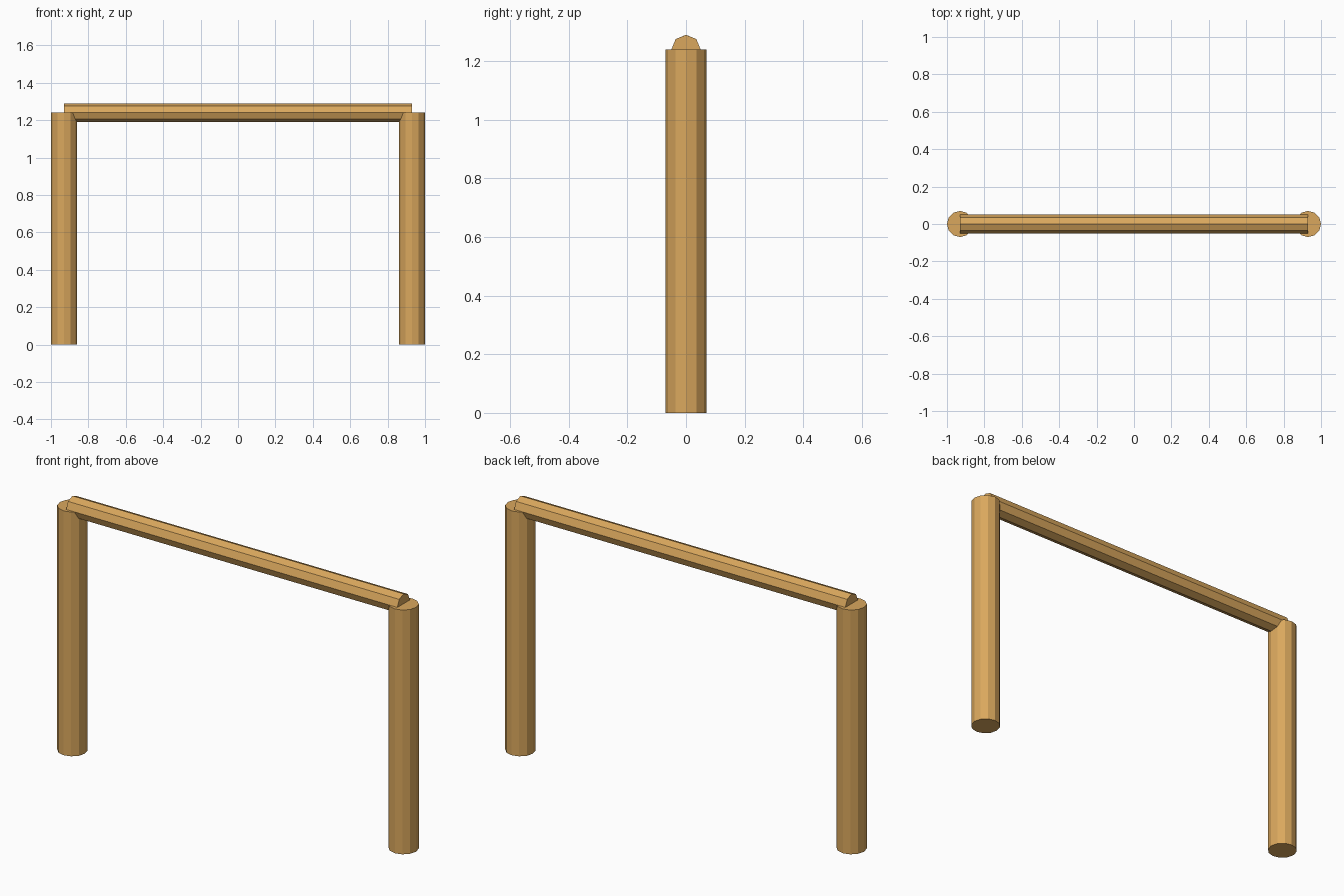
import bpy
from math import pi

cube = bpy.data.objects.get("Cube")
if cube:
    bpy.data.objects.remove(cube, do_unlink=True)

POST_X = 0.93
POST_HEIGHT = 1.24

# Single warm wood colour
wood = bpy.data.materials.new("warm wood")
wood.use_nodes = True
colour = (0.70, 0.39, 0.11, 1)
wood.diffuse_color = colour
wood.node_tree.nodes["Principled BSDF"].inputs["Base Color"].default_value = colour


def log(name, sides, radius, length, location, rotation=(0, 0, 0)):
    """Flat-shaded round timber."""
    bpy.ops.mesh.primitive_cylinder_add(
        vertices=sides, radius=radius, depth=length,
        location=location, rotation=rotation)
    obj = bpy.context.object
    obj.name = name
    obj.data.materials.append(wood)
    bpy.ops.object.shade_flat()
    return obj


# Upright posts
for side, name in ((1, "left_post"), (-1, "right_post")):
    log(name, 12, 0.07, POST_HEIGHT, (side * POST_X, 0, POST_HEIGHT / 2))

# Crossbar half sunk into the post tops
log("crossbar", 8, 0.05, 2 * POST_X, (0, 0, POST_HEIGHT), (0, pi / 2, 0))
